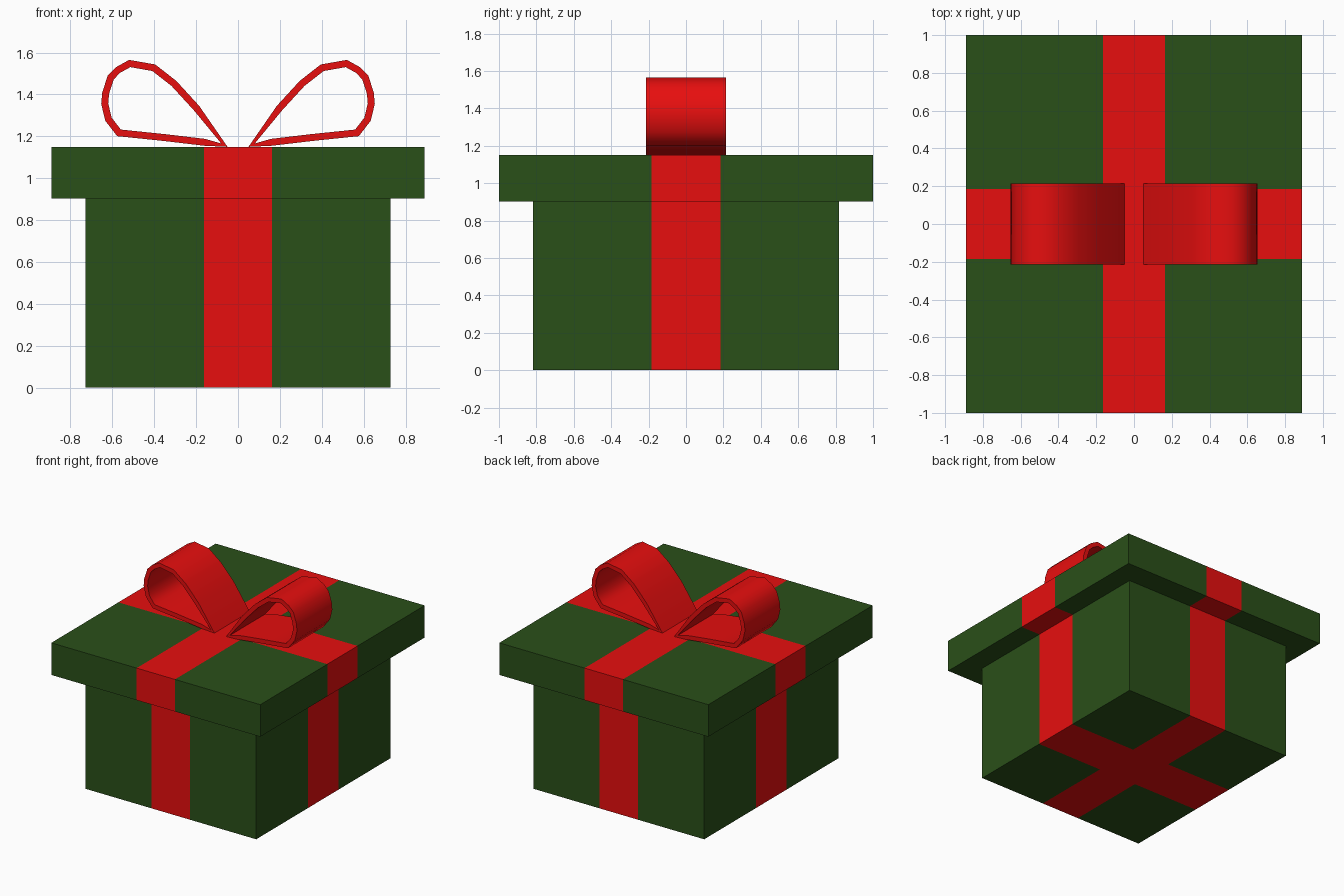
import bpy, bmesh
from mathutils import Vector

if "Cube" in bpy.data.objects:
    bpy.data.objects.remove(bpy.data.objects["Cube"])


def material(name, color):
    m = bpy.data.materials.new(name)
    m.diffuse_color = (*color, 1)
    m.use_nodes = True
    m.node_tree.nodes["Principled BSDF"].inputs["Base Color"].default_value = m.diffuse_color
    return m


GREEN = material("green_paper", (0.023, 0.08, 0.0097))
RED = material("red_ribbon", (0.8, 0.0045, 0.0045))
RX, RY = 0.163, 0.184          # half widths of the two ribbon bands


def finish(bm, name, mats):
    bmesh.ops.recalc_face_normals(bm, faces=bm.faces)
    me = bpy.data.meshes.new(name)
    bm.to_mesh(me)
    bm.free()
    for m in mats:
        me.materials.append(m)
    ob = bpy.data.objects.new(name, me)
    bpy.context.collection.objects.link(ob)
    return ob


def wrapped_box(name, hx, hy, z0, z1):
    """Box cut along the ribbon edges, with the bands coloured red."""
    bm = bmesh.new()
    bmesh.ops.create_cube(bm, size=1)
    for v in bm.verts:
        v.co = (v.co.x * 2 * hx, v.co.y * 2 * hy, z0 + (v.co.z + 0.5) * (z1 - z0))
    for axis, r in (((1, 0, 0), RX), ((0, 1, 0), RY)):
        for s in (-1, 1):
            bmesh.ops.bisect_plane(bm, geom=bm.verts[:] + bm.edges[:] + bm.faces[:],
                                   plane_co=Vector(axis) * r * s, plane_no=axis)
    for f in bm.faces:
        c = f.calc_center_median()
        f.material_index = int(abs(c.x) < RX or abs(c.y) < RY)
    return finish(bm, name, (GREEN, RED))


# Box body and overhanging lid
wrapped_box("box_body", 0.727, 0.817, 0, 0.903)
wrapped_box("box_lid", 0.89, 1.0, 0.903, 1.15)

# Bow loop: outer outline in x/z, starting at the pinched tip
LOOP = [(0.05, 1.15), (0.185, 1.345), (0.295, 1.465), (0.395, 1.543), (0.52, 1.565),
        (0.583, 1.53), (0.622, 1.49), (0.648, 1.41), (0.653, 1.355), (0.634, 1.275),
        (0.577, 1.201), (0.355, 1.178), (0.16, 1.155)]
THICK, HALF_W = 0.033, 0.215


def inset(pts, d):
    """Offset a clockwise outline inward with mitred corners; the tip only slightly."""
    out = []
    n = len(pts)
    for i in range(n):
        a, p, b = (Vector(pts[(i + k) % n]) for k in (-1, 0, 1))
        e1, e2 = (p - a).normalized(), (b - p).normalized()
        n1, n2 = Vector((e1.y, -e1.x)), Vector((e2.y, -e2.x))
        if i == 0:
            out.append(p + Vector((0.03, 0.016)))
        else:
            out.append(p + (n1 + n2) * d / (1 + n1.dot(n2)))
    return out


def bow_loop(name, side):
    bm = bmesh.new()
    rings = [[bm.verts.new((side * p[0], y, p[1])) for p in outline]
             for outline, y in ((LOOP, -HALF_W), (LOOP, HALF_W),
                                (inset(LOOP, THICK), HALF_W), (inset(LOOP, THICK), -HALF_W))]
    n = len(LOOP)
    for r in range(4):
        a, b = rings[r], rings[(r + 1) % 4]
        for i in range(n):
            j = (i + 1) % n
            bm.faces.new((a[i], a[j], b[j], b[i]))
    ob = finish(bm, name, (RED,))
    bpy.ops.object.select_all(action='DESELECT')
    ob.select_set(True)
    bpy.context.view_layer.objects.active = ob
    bpy.ops.object.shade_smooth_by_angle(angle=0.9)


bow_loop("bow_loop_right", 1)
bow_loop("bow_loop_left", -1)
